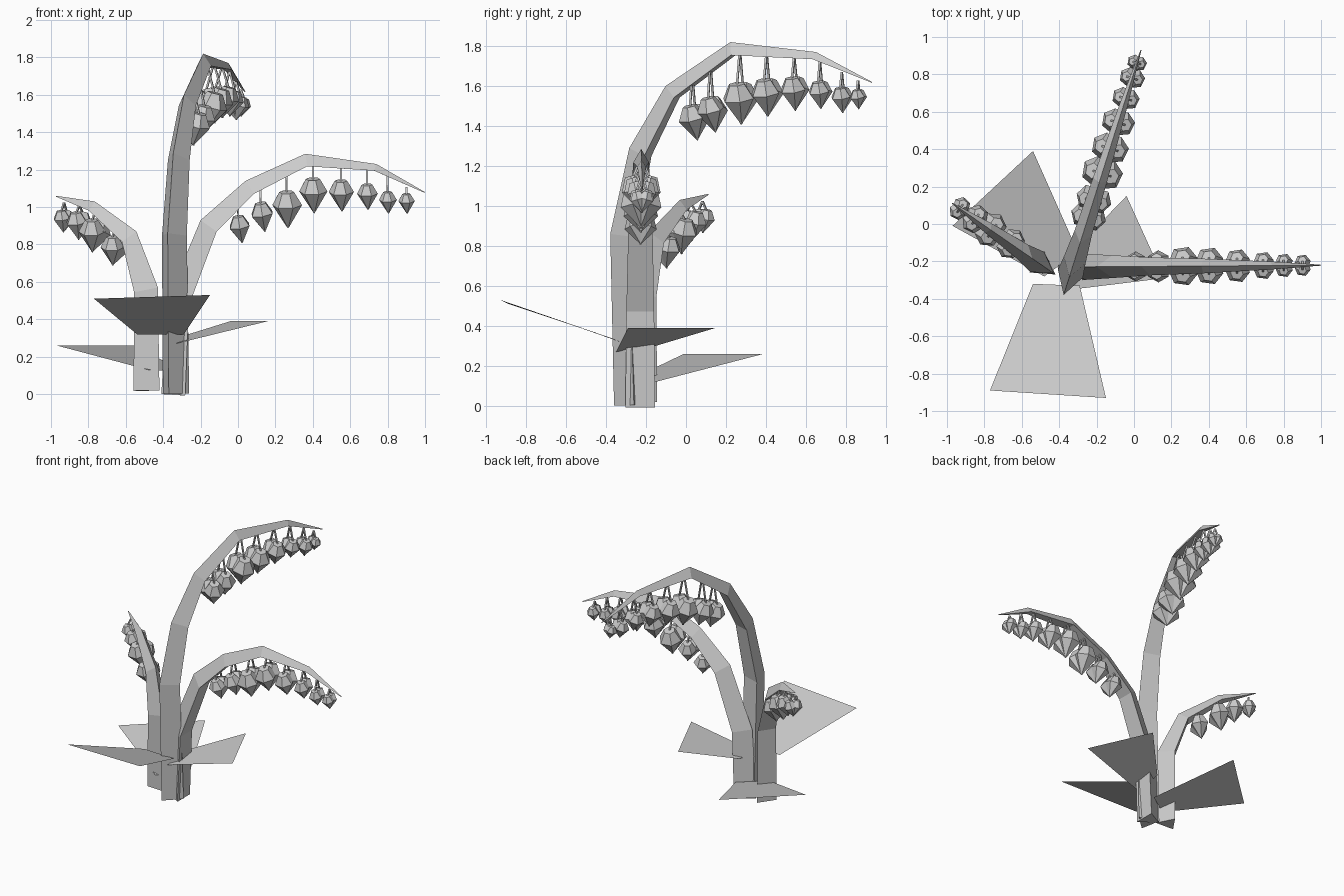
import bpy, bmesh, math
from mathutils import Vector, Matrix

cube = bpy.data.objects.get("Cube")
if cube:
    bpy.data.objects.remove(cube, do_unlink=True)

grey = bpy.data.materials.new("plain_grey")
grey.use_nodes = True
grey.diffuse_color = (0.6, 0.6, 0.6, 1)
grey.node_tree.nodes["Principled BSDF"].inputs["Base Color"].default_value = (0.6, 0.6, 0.6, 1)
UP = Vector((0, 0, 1))


def finish(name, bm, closed=True):
    if closed:
        bmesh.ops.recalc_face_normals(bm, faces=bm.faces)
    mesh = bpy.data.meshes.new(name)
    bm.to_mesh(mesh)
    bm.free()
    mesh.materials.append(grey)
    obj = bpy.data.objects.new(name, mesh)
    bpy.context.collection.objects.link(obj)
    return obj


def skin(bm, rings):
    """Join equal rings of points into a capped tube."""
    loops = [[bm.verts.new(p) for p in ring] for ring in rings]
    n = len(loops[0])
    for a, b in zip(loops, loops[1:]):
        for i in range(n):
            j = (i + 1) % n
            bm.faces.new((a[i], a[j], b[j], b[i]))
    bm.faces.new(loops[0][::-1])
    bm.faces.new(loops[-1])


def stalk(name, origin, heading, profile, radii):
    """Triangular tapering stem; the profile (distance, height) is its outer ridge."""
    heading = Vector((*heading, 0)).normalized()
    side = heading.cross(UP)
    ridge = [Vector((*origin, 0)) + heading * d + UP * z for d, z in profile]
    rings = []
    for i, (p, r) in enumerate(zip(ridge, radii)):
        ahead = ridge[min(i + 1, len(ridge) - 1)] - p
        behind = p - ridge[max(i - 1, 0)]
        tangent = (ahead.normalized() + behind.normalized()).normalized()
        inward = tangent.cross(side).normalized()
        if inward.dot(heading - UP) < 0:
            inward = -inward
        low = p + inward * r * 1.5
        rings.append([p, low + side * r * 0.87, low - side * r * 0.87])
    bm = bmesh.new()
    skin(bm, rings)
    finish(name, bm)
    return heading, side


def ridge_height(profile, d):
    for (d0, z0), (d1, z1) in zip(profile, profile[1:]):
        if d0 <= d <= d1 and d1 > d0:
            return z0 + (z1 - z0) * (d - d0) / (d1 - d0)
    return profile[-1][1]


def bells(name, origin, heading, side, profile, rows):
    """Pairs of faceted bells on threads; each row is (distance, top height, length)."""
    bm = bmesh.new()
    for k, (d, z, length) in enumerate(rows):
        centre = Vector((*origin, 0)) + heading * d
        radius = length * 0.4
        lean = 0.16 if k < 2 else 0.04
        for s in (-1, 1):
            top = centre + side * s * radius * 0.62 + UP * z
            axis = (-UP - side * s * 0.28 + heading * lean).normalized()
            rot = axis.to_track_quat('Z', 'Y').to_matrix()
            rings = []
            for r, t in ((0.5, 0), (1, 0.36), (0.03, 1)):
                ring = [Vector((math.cos(a) * r * radius, math.sin(a) * r * radius, t * length))
                        for a in (math.tau * i / 6 for i in range(6))]
                rings.append([top + rot @ v for v in ring])
            skin(bm, rings)
            # hanging thread up to the stem
            root = centre + UP * (ridge_height(profile, d) - 0.03)
            skin(bm, [[q + heading * x * 0.005 + side * y * 0.005
                       for x, y in ((-1, -1), (1, -1), (1, 1), (-1, 1))]
                      for q in (root, top + axis * 0.01)])
    finish(name, bm)


def plant_stem(name, origin, heading, profile, radii, rows):
    h, s = stalk(name + "_stem", origin, heading, profile, radii)
    bells(name + "_bells", origin, h, s, profile, rows)


radii = (0.085, 0.08, 0.07, 0.055, 0.045, 0.025, 0.003)

# Tall stem arching to the back
plant_stem("tall", (-0.37, -0.36), (0.30, 0.95),
           [(0, 0), (-0.02, 0.86), (0.08, 1.29), (0.27, 1.6), (0.61, 1.82), (1.06, 1.77), (1.355, 1.62)],
           radii,
           [(0.41, 1.5, 0.18), (0.505, 1.54, 0.18), (0.66, 1.61, 0.21), (0.8, 1.63, 0.19),
            (0.945, 1.64, 0.17), (1.08, 1.62, 0.14), (1.195, 1.59, 0.13), (1.28, 1.58, 0.1)])

# Middle stem arching to the left
plant_stem("middle", (-0.41, -0.23), (1, 0.007),
           [(0, 0), (0.03, 0.5), (0.21, 0.93), (0.45, 1.14), (0.77, 1.285), (1.15, 1.23), (1.41, 1.08)],
           radii,
           [(0.41, 0.95, 0.15), (0.53, 1.02, 0.16), (0.67, 1.08, 0.2), (0.81, 1.15, 0.19),
            (0.96, 1.14, 0.17), (1.1, 1.12, 0.14), (1.21, 1.08, 0.12), (1.31, 1.07, 0.11)])

# Short stem arching to the right
plant_stem("short", (-0.42, -0.27), (-0.55, 0.38),
           [(0, 0.02), (0.01, 0.57), (0.15, 0.87), (0.42, 1.03), (0.67, 1.06)],
           (0.08, 0.075, 0.055, 0.035, 0.003),
           [(0.28, 0.84, 0.16), (0.41, 0.93, 0.18), (0.52, 0.97, 0.15), (0.62, 0.98, 0.12)])

# Flat spreading leaves
leaves = {
    "front_leaf": [(-0.54, -0.32, 0.32), (-0.29, -0.33, 0.32), (-0.15, -0.93, 0.53), (-0.77, -0.89, 0.51)],
    "back_right_leaf": [(-0.48, -0.28, 0.13), (-0.3, -0.15, 0.12), (-0.54, 0.39, 0.26), (-0.97, -0.01, 0.26)],
    "back_left_leaf": [(-0.33, -0.35, 0.27), (0.16, -0.29, 0.39), (-0.04, 0.15, 0.39), (-0.33, -0.15, 0.3)],
}
for name, corners in leaves.items():
    bm = bmesh.new()
    face = bm.faces.new([bm.verts.new(c) for c in corners])
    face.normal_update()
    if face.normal.z < 0:
        face.normal_flip()
    finish(name, bm, closed=False)
